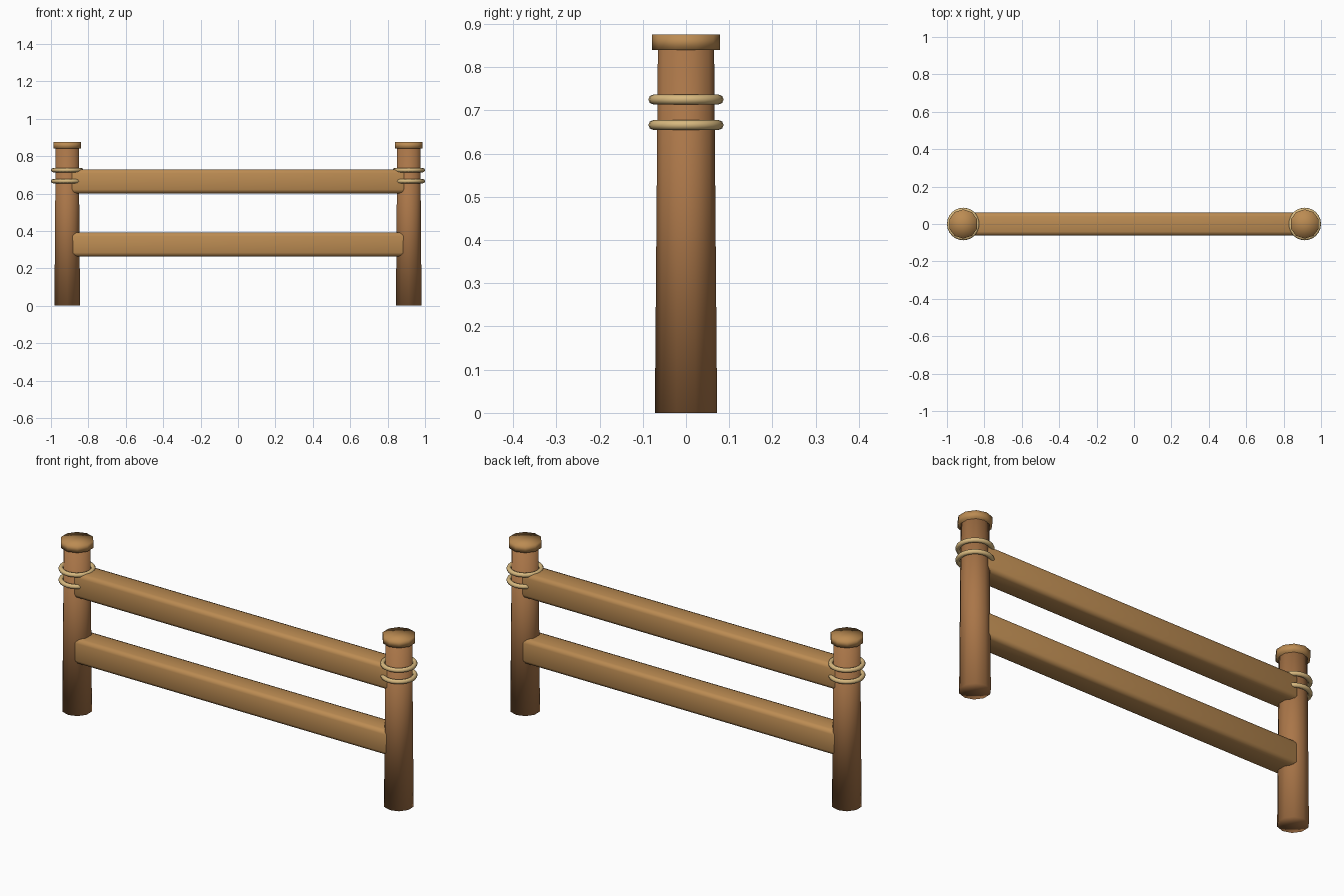
import bpy, bmesh
from mathutils import Matrix, Vector

if "Cube" in bpy.data.objects:
    bpy.data.objects.remove(bpy.data.objects["Cube"])


def material(name, rgb):
    m = bpy.data.materials.new(name)
    m.diffuse_color = (*rgb, 1)
    m.use_nodes = True
    m.node_tree.nodes["Principled BSDF"].inputs["Base Color"].default_value = m.diffuse_color
    return m


POST = material("post_wood", (0.40, 0.18, 0.065))
RAIL = material("rail_wood", (0.50, 0.26, 0.085))
ROPE = material("rope", (0.68, 0.48, 0.21))


def finish(obj, name, mat):
    obj.name = name
    obj.data.materials.append(mat)
    obj.data.shade_smooth()
    return obj


def cone(name, x, z0, z1, r0, r1, mat):
    # Ten-sided tapered cylinder with a corner facing front and back
    bm = bmesh.new()
    bmesh.ops.create_cone(bm, cap_ends=True, cap_tris=True, segments=10,
                          radius1=r0, radius2=r1, depth=z1 - z0,
                          matrix=Matrix.Translation((0, 0, (z0 + z1) / 2)))
    me = bpy.data.meshes.new(name)
    bm.to_mesh(me)
    bm.free()
    obj = bpy.data.objects.new(name, me)
    bpy.context.collection.objects.link(obj)
    obj.location.x = x
    return finish(obj, name, mat)


def rail(name, z, height):
    # Square beam with rounded edges, ends buried in the posts
    bm = bmesh.new()
    bmesh.ops.create_cube(bm, size=1)
    bmesh.ops.scale(bm, vec=Vector((1.80, 0.122, height)), verts=bm.verts)
    bmesh.ops.bevel(bm, geom=bm.edges[:], offset=0.02, segments=2,
                    profile=0.5, affect='EDGES')
    me = bpy.data.meshes.new(name)
    bm.to_mesh(me)
    bm.free()
    obj = bpy.data.objects.new(name, me)
    bpy.context.collection.objects.link(obj)
    obj.location.z = z
    return finish(obj, name, mat=RAIL)


for side, x in (("left", -0.913), ("right", 0.913)):
    # Post and its wider cap
    cone(side + "_post", x, 0, 0.85, 0.072, 0.065, POST)
    cone(side + "_post_cap", x, 0.84, 0.875, 0.0785, 0.0785, RAIL)
    # Two rope bindings
    for label, z in (("lower", 0.666), ("upper", 0.725)):
        bpy.ops.mesh.primitive_torus_add(major_radius=0.0755, minor_radius=0.0115,
                                         major_segments=24, minor_segments=8,
                                         location=(x, 0, z))
        finish(bpy.context.object, f"{side}_{label}_rope", ROPE)

# Horizontal rails
rail("upper_rail", 0.665, 0.128)
rail("lower_rail", 0.328, 0.128)
